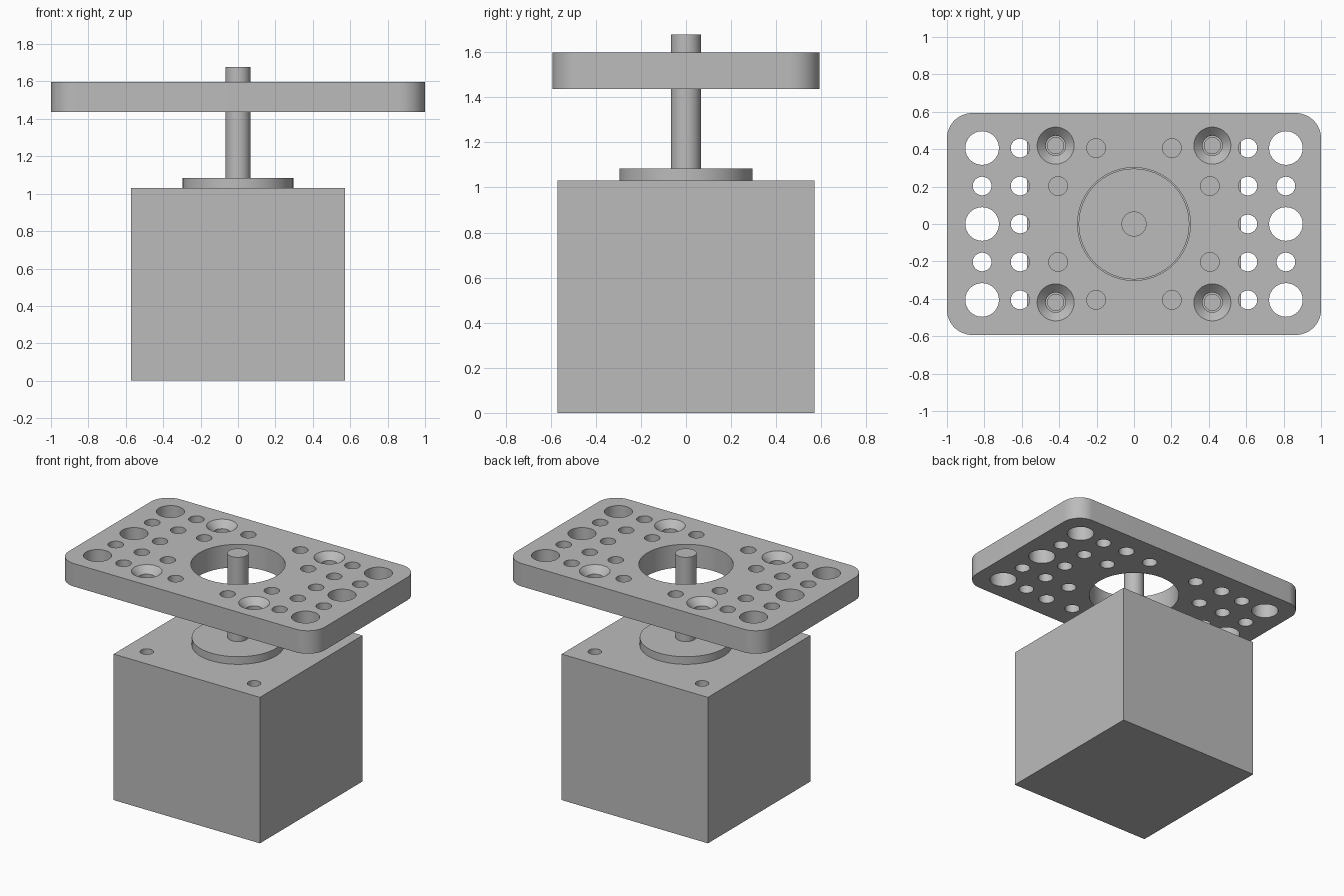
import bpy
import bmesh
from math import cos, sin, pi, radians

default = bpy.data.objects.get("Cube")
if default:
    bpy.data.objects.remove(default, do_unlink=True)

# Single plain grey for every part
grey = bpy.data.materials.new("plain grey")
grey.use_nodes = True
colour = (0.5, 0.5, 0.5, 1)
grey.diffuse_color = colour
grey.node_tree.nodes["Principled BSDF"].inputs["Base Color"].default_value = colour


def finish(name, bm):
    """Turn a bmesh into a linked object."""
    bmesh.ops.recalc_face_normals(bm, faces=bm.faces)
    mesh = bpy.data.meshes.new(name)
    bm.to_mesh(mesh)
    bm.free()
    mesh.materials.append(grey)
    obj = bpy.data.objects.new(name, mesh)
    bpy.context.collection.objects.link(obj)
    return obj


def lathe(bm, x, y, profile, sides=48):
    """Closed round solid through (radius, height) rings."""
    rings = [[bm.verts.new((x + r * cos(2 * pi * i / sides),
                            y + r * sin(2 * pi * i / sides), z))
              for i in range(sides)] for r, z in profile]
    for low, high in zip(rings, rings[1:]):
        for i in range(sides):
            j = (i + 1) % sides
            bm.faces.new((low[i], low[j], high[j], high[i]))
    bm.faces.new(rings[0][::-1])
    bm.faces.new(rings[-1])


def block(name, half_x, half_y, z0, z1, corner=0):
    """Box with optionally rounded upright edges."""
    bm = bmesh.new()
    bmesh.ops.create_cube(bm, size=2)
    for v in bm.verts:
        v.co = (v.co.x * half_x, v.co.y * half_y, z1 if v.co.z > 0 else z0)
    if corner:
        upright = [e for e in bm.edges
                   if abs(e.verts[0].co.z - e.verts[1].co.z) > 0.01]
        bmesh.ops.bevel(bm, geom=upright, offset=corner, segments=12,
                        profile=0.5, affect='EDGES')
    return finish(name, bm)


def cylinder(name, radius, z0, z1):
    bm = bmesh.new()
    lathe(bm, 0, 0, [(radius, z0), (radius, z1)], 64)
    return finish(name, bm)


def activate(obj):
    bpy.ops.object.select_all(action='DESELECT')
    obj.select_set(True)
    bpy.context.view_layer.objects.active = obj


def cut(obj, bm):
    """Subtract the cutter mesh and discard it."""
    cutter = finish("hole_cutter", bm)
    cutter.hide_render = True
    mod = obj.modifiers.new("holes", 'BOOLEAN')
    mod.operation = 'DIFFERENCE'
    mod.solver = 'EXACT'
    mod.object = cutter
    activate(obj)
    bpy.ops.object.modifier_apply(modifier=mod.name)
    bpy.data.objects.remove(cutter, do_unlink=True)


BODY_TOP, FLANGE_TOP = 1.03, 1.084
PLATE_LOW, PLATE_TOP = 1.436, 1.598
STEP = 0.203      # hole grid pitch
BOLT = 0.419      # bolt offset from the centre
SMALL, BIG = 0.05, 0.09

# Motor: body, pilot flange and shaft
body = block("motor_body", 0.571, 0.571, 0, BODY_TOP)
flange = cylinder("pilot_flange", 0.296, BODY_TOP, FLANGE_TOP)
shaft = cylinder("motor_shaft", 0.067, FLANGE_TOP, 1.678)

# Blind bolt holes in the motor body
bolts = bmesh.new()
for sx in (-1, 1):
    for sy in (-1, 1):
        lathe(bolts, sx * BOLT, sy * BOLT,
              [(0.043, BODY_TOP - 0.12), (0.043, BODY_TOP + 0.1)], 32)
cut(body, bolts)

# Mounting plate with rounded corners
plate = block("mounting_plate", 1, 0.593, PLATE_LOW, PLATE_TOP, 0.135)


def through(bm, x, y, r):
    lathe(bm, x, y, [(r, PLATE_LOW - 0.1), (r, PLATE_TOP + 0.1)],
          64 if r > 0.2 else 32)


# Centre bore, hole grid and countersunk bolt holes
holes = bmesh.new()
through(holes, 0, 0, 0.302)
for side in (-1, 1):
    for row in range(-2, 3):
        y = row * STEP
        through(holes, side * 4 * STEP, y, SMALL if row % 2 else BIG)
        through(holes, side * 3 * STEP, y, SMALL)
        if row:
            through(holes, side * (2 if row % 2 else 1) * STEP, y, SMALL)
    for sy in (-1, 1):
        lathe(holes, side * BOLT, sy * BOLT,
              [(0.053, PLATE_LOW - 0.1), (0.053, PLATE_TOP - 0.046),
               (0.099, PLATE_TOP), (0.099, PLATE_TOP + 0.1)], 48)
cut(plate, holes)

# Smooth round walls, sharp rims
for obj in (body, flange, shaft, plate):
    activate(obj)
    bpy.ops.object.shade_smooth_by_angle(angle=radians(30))
